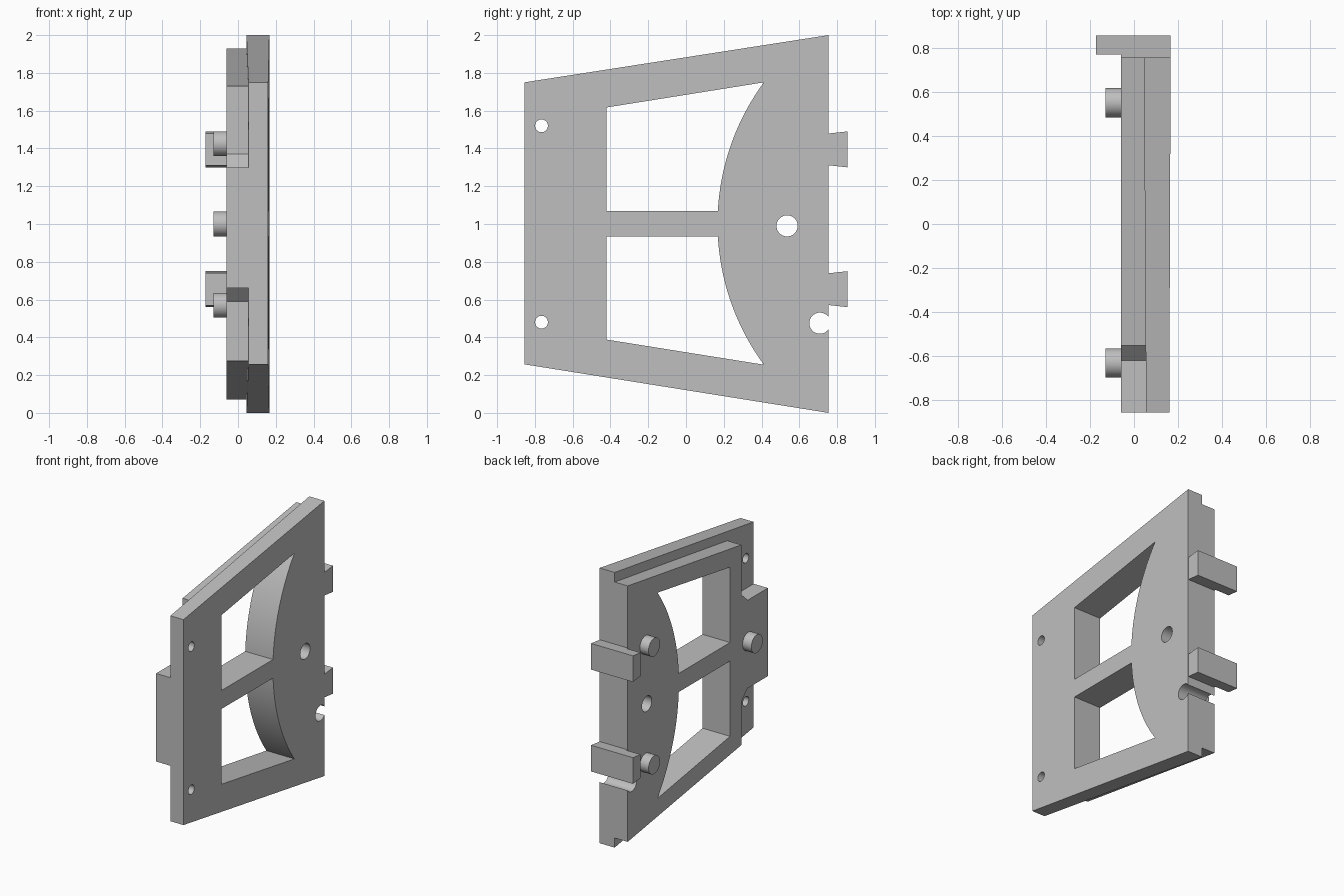
import bpy, bmesh, math
from mathutils import Vector

cube = bpy.data.objects.get("Cube")
if cube:
    bpy.data.objects.remove(cube, do_unlink=True)

grey = bpy.data.materials.new("plain grey")
grey.use_nodes = True
colour = (0.52, 0.52, 0.52, 1)
grey.diffuse_color = colour
grey.node_tree.nodes["Principled BSDF"].inputs["Base Color"].default_value = colour

MID = 1.0025    # height of the mirror line
BACK = 0.755    # rear edge of the plates


def prism(name, points, low, high, axis="x"):
    """Extrude a (y, z) outline along x, or an (x, y) outline along z."""
    bm = bmesh.new()
    place = (lambda a, b: (low, a, b)) if axis == "x" else (lambda a, b: (a, b, low))
    face = bm.faces.new([bm.verts.new(place(a, b)) for a, b in points])
    step = Vector((high - low, 0, 0)) if axis == "x" else Vector((0, 0, high - low))
    made = bmesh.ops.extrude_face_region(bm, geom=[face])["geom"]
    bmesh.ops.translate(bm, vec=step, verts=[v for v in made if isinstance(v, bmesh.types.BMVert)])
    bmesh.ops.recalc_face_normals(bm, faces=bm.faces)
    mesh = bpy.data.meshes.new(name)
    bm.to_mesh(mesh)
    bm.free()
    obj = bpy.data.objects.new(name, mesh)
    bpy.context.collection.objects.link(obj)
    mesh.materials.append(grey)
    return obj


def disc(y, z, r, n=40):
    turn = math.tau / n
    return [(y + r * math.cos(i * turn), z + r * math.sin(i * turn)) for i in range(n)]


def mirrored(points):
    return [(y, 2 * MID - z) for y, z in points]


def activate(obj):
    bpy.ops.object.select_all(action="DESELECT")
    obj.select_set(True)
    bpy.context.view_layer.objects.active = obj


def combine(target, tool, operation):
    mod = target.modifiers.new(operation, "BOOLEAN")
    mod.operation, mod.object, mod.solver = operation, tool, "EXACT"
    tool.hide_render = True
    activate(target)
    bpy.ops.object.modifier_apply(modifier=mod.name)
    bpy.data.objects.remove(tool, do_unlink=True)


# Outer plate, very slightly thinner towards the front
frame = prism("window_frame", [(-0.855, 0.257), (BACK, 0), (BACK, 2), (-0.855, 1.75)], 0.05, 0.165)
for v in frame.data.vertices:
    if v.co.x > 0.1:
        v.co.x = 0.166 if v.co.y > 0 else 0.16
    else:
        v.co.x = 0.045 if v.co.y > 0 else 0.055

# Inner plate with a chamfered tongue at the front
inner = prism("inner_plate", [
    (BACK, 0.07), (BACK, 1.93), (-0.55, 1.73), (-0.55, 1.37), (-0.62, 1.3), (-0.855, 1.3),
    (-0.855, 0.66), (-0.62, 0.66), (-0.55, 0.59), (-0.55, 0.275)], -0.06, 0.08)
combine(frame, inner, "UNION")

# Two windows with a curved rear side
radius, centre = 1.261, 1.428
start, end = math.asin(0.0675 / radius), math.asin(0.7475 / radius)
curve = []
for i in range(25):
    a = start + (end - start) * i / 24
    curve.append((centre - radius * math.cos(a), MID + radius * math.sin(a)))
window = curve + [(-0.42, 1.617), (-0.42, 1.07)]

# Screw holes, axle hole and the open cable notch
cuts = [window, mirrored(window), disc(-0.765, 1.52, 0.034), disc(-0.765, 0.48, 0.034),
        disc(0.535, 0.99, 0.056), disc(0.709, 0.475, 0.056)]
for outline in cuts:
    combine(frame, prism("cutter", outline, -0.4, 0.4), "DIFFERENCE")
parts = [frame]

# Locating pegs
for name, y, z in (("upper_peg", 0.55, 1.425), ("lower_peg", 0.55, 0.57), ("front_peg", -0.63, 1.0)):
    parts.append(prism(name, disc(y, z, 0.066), -0.13, -0.05))

# Rear hooks, flaring outwards
outline = [(-0.172, 0.768), (-0.06, 0.768), (-0.06, BACK), (0.165, BACK), (0.165, 0.855), (-0.172, 0.855)]
for name, z in (("upper_hook", 1.395), ("lower_hook", 0.655)):
    hook = prism(name, outline, z - 0.084, z + 0.084, "z")
    for v in hook.data.vertices:
        v.co.z += math.copysign((v.co.y - BACK) * 0.11, v.co.z - z)
    parts.append(hook)

for part in parts:
    activate(part)
    bpy.ops.object.shade_smooth_by_angle(angle=math.radians(25))
